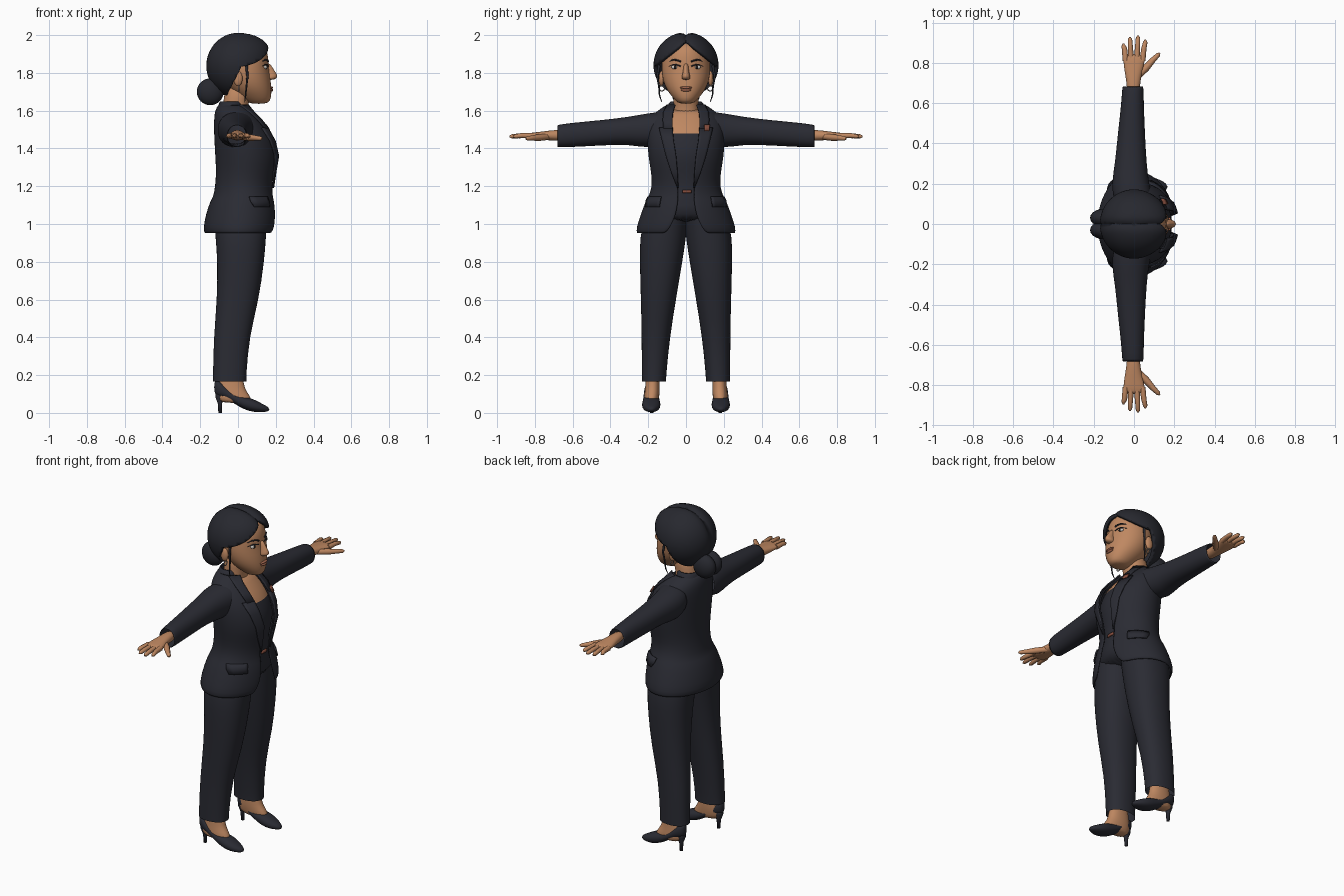
import bpy, bmesh, math
from mathutils import Vector, Matrix

if "Cube" in bpy.data.objects:
    bpy.data.objects.remove(bpy.data.objects["Cube"])


def material(name, r, g, b):
    m = bpy.data.materials.new(name)
    m.use_nodes = True
    m.diffuse_color = (r, g, b, 1)
    m.node_tree.nodes["Principled BSDF"].inputs["Base Color"].default_value = (r, g, b, 1)
    return m


suit = material("navy_suit", .023, .024, .033)
hair = material("dark_hair", .020, .021, .028)
skin = material("warm_skin", .52, .245, .12)
lip = material("lip_brown", .36, .13, .075)
white = material("eye_white", .6, .57, .53)
iris = material("iris_black", .012, .01, .01)
brass = material("reddish_brass", .25, .08, .05)
pearl = material("earring_grey", .3, .28, .26)


def finish(name, bm, mat, mirror=False, thick=0, sub=0):
    """Turn a bmesh into a smooth object, with optional modifiers."""
    bmesh.ops.recalc_face_normals(bm, faces=bm.faces)
    mesh = bpy.data.meshes.new(name)
    bm.to_mesh(mesh)
    bm.free()
    mesh.shade_smooth()
    mesh.materials.append(mat)
    ob = bpy.data.objects.new(name, mesh)
    bpy.context.collection.objects.link(ob)
    if mirror:
        m = ob.modifiers.new("mirror", "MIRROR")
        m.use_axis = (False, True, False)
    if thick:
        m = ob.modifiers.new("thickness", "SOLIDIFY")
        m.thickness, m.offset = thick, 0
    if sub:
        m = ob.modifiers.new("smooth", "SUBSURF")
        m.levels = m.render_levels = sub
    return ob


def skin_rows(rows, closed=True, caps=True):
    bm = bmesh.new()
    vs = [[bm.verts.new(p) for p in row] for row in rows]
    n = len(rows[0])
    for a, b in zip(vs, vs[1:]):
        for i in range(n if closed else n - 1):
            j = (i + 1) % n
            bm.faces.new((a[i], a[j], b[j], b[i]))
    if caps and closed:
        bm.faces.new(vs[0])
        bm.faces.new(vs[-1])
    return bm


def oval(axis, t, u0, u1, v0, v1, n=20, power=.9):
    """Rounded cross-section at distance t along an axis."""
    pts = []
    for i in range(n):
        a = math.tau * i / n
        c, s = math.cos(a), math.sin(a)
        u = (u0 + u1) / 2 + (u1 - u0) / 2 * math.copysign(abs(c) ** power, c)
        v = (v0 + v1) / 2 + (v1 - v0) / 2 * math.copysign(abs(s) ** power, s)
        pts.append({"x": (t, u, v), "y": (u, t, v), "z": (u, v, t)}[axis])
    return pts


def loft(name, axis, rings, mat, mirror=False, caps=True, sub=1, thick=0):
    return finish(name, skin_rows([oval(axis, *r) for r in rings], caps=caps),
                  mat, mirror, thick, sub)


def ball(name, centre, radii, mat, mirror=False):
    bm = bmesh.new()
    bmesh.ops.create_uvsphere(bm, u_segments=20, v_segments=12, radius=1)
    bm.transform(Matrix.Translation(centre) @ Matrix.Diagonal((*radii, 1)))
    return finish(name, bm, mat, mirror)


def tube(name, pts, radii, mat, mirror=True):
    cu = bpy.data.curves.new(name, "CURVE")
    cu.dimensions, cu.bevel_depth, cu.bevel_resolution = "3D", 1, 2
    cu.use_fill_caps = True
    sp = cu.splines.new("POLY")
    sp.points.add(len(pts) - 1)
    for p, co, r in zip(sp.points, pts, radii):
        p.co, p.radius = (*co, 1), r
    sp.use_smooth = True
    cu.materials.append(mat)
    ob = bpy.data.objects.new(name, cu)
    bpy.context.collection.objects.link(ob)
    if mirror:
        ob.modifiers.new("mirror", "MIRROR").use_axis = (False, True, False)


def at(rings, z):
    """Interpolate a row of numbers keyed by height."""
    for a, b in zip(rings, rings[1:]):
        if z <= b[0]:
            break
    t = max(0, min(1, (z - a[0]) / (b[0] - a[0])))
    return [p + (q - p) * t for p, q in zip(a[1:], b[1:])]


def surf(rings, y, z, off=0):
    """Point on the front of a body at a given side offset and height."""
    xb, xf, hy = at(rings, z)[:3]
    a = math.asin(max(-1, min(1, y / hy)))
    return ((xb + xf) / 2 + ((xf - xb) / 2 + off) * math.cos(a),
            (hy + off) * math.sin(a), z)


# Jacket: height, back, front, half width, half opening
jacket = [(.95, -.17, .19, .255, .11), (.975, -.18, .2, .26, .085),
          (1.05, -.165, .2, .235, .05), (1.12, -.142, .192, .208, .042),
          (1.14, -.126, .185, .195, .04), (1.2, -.115, .18, .172, .04),
          (1.28, -.11, .195, .18, .045), (1.36, -.115, .21, .195, .052),
          (1.45, -.12, .192, .2, .065), (1.52, -.122, .15, .2, .07),
          (1.57, -.12, .105, .178, .07), (1.6, -.115, .075, .14, .065),
          (1.63, -.1, .055, .095, .055)]
rows = []
for z, xb, xf, hy, gap in jacket:
    a0 = math.asin(gap / hy)
    angles = [a0 + (math.tau - 2 * a0) * i / 32 for i in range(33)]
    rows.append([((xb + xf) / 2 + (xf - xb) / 2 * math.cos(a), hy * math.sin(a), z)
                 for a in angles])
finish("jacket", skin_rows(rows, closed=False), suit, thick=.012, sub=1)

# Blouse with a bare neckline
rings = []
for z in (1, 1.1, 1.2, 1.28, 1.36, 1.42, 1.48, 1.53, 1.58, 1.61):
    xb, xf, hy, _ = at(jacket, z)
    rings.append((z, xb + .018, xf - .016, -hy + .018, hy - .018, 32, 1))
blouse = loft("blouse", "z", rings, suit)
blouse.data.materials.append(skin)
for p in blouse.data.polygons:
    if p.center.z > 1.48 and p.center.x > 0 and abs(p.center.y) < .1:
        p.material_index = 1


def patch(name, rows, mat, mirror=True, off=.01):
    grid = [[surf(jacket, y0 + (y1 - y0) * i / 5, z, off) for i in range(6)]
            for z, y0, y1 in rows]
    finish(name, skin_rows(grid, closed=False), mat, mirror, thick=.008)


# Lapels, collar, pockets, brooch and belt clasp
patch("lapel", [(1.19, .038, .042), (1.28, .043, .075), (1.36, .05, .1),
                (1.44, .062, .12), (1.51, .068, .135)], suit)
patch("collar_front", [(1.505, .068, .112), (1.55, .068, .115), (1.59, .064, .11),
                       (1.63, .05, .09)], suit, off=.012)
patch("pocket_flap", [(1.09, .135, .205), (1.12, .13, .202), (1.145, .125, .19)], suit)
patch("brooch", [(1.495, .09, .112), (1.525, .088, .114)], brass, False, .019)
patch("belt_clasp", [(1.165, -.02, .03), (1.18, -.02, .03)], brass, False, -.008)
loft("collar_back", "z", [(1.58, -.118, .02, -.125, .125), (1.625, -.1, .03, -.095, .095),
                          (1.65, -.092, .02, -.078, .078)], suit, caps=False, thick=.01)

# Trousers
loft("trouser_legs", "z", [(.165, -.135, .045, .105, .235), (.2, -.133, .045, .104, .235),
                           (.4, -.13, .06, .085, .235), (.6, -.112, .112, .052, .24),
                           (.8, -.11, .14, .018, .246), (.93, -.12, .15, -.002, .246),
                           (1.02, -.13, .155, -.01, .225), (1.1, -.11, .15, -.01, .18)],
     suit, True, caps=False)

# Feet and heeled shoes
loft("feet", "z", [(.05, -.1, .08, .145, .222), (.085, -.112, .068, .142, .222),
                   (.12, -.11, .04, .138, .218), (.16, -.1, .03, .14, .214),
                   (.23, -.1, .02, .14, .212)], skin, True)
shoe = [(-.127, .1, .172, .016), (-.105, .085, .175, .034), (-.065, .076, .14, .04),
        (-.02, .05, .098, .042), (.03, .018, .088, .047), (.08, .004, .075, .051),
        (.125, .003, .05, .04), (.168, .008, .028, .012)]
loft("shoes", "x", [(x, .184 - w, .184 + w, a, b) for x, a, b, w in shoe], suit, True)
loft("shoe_heels", "z", [(0, -.104, -.086, .172, .19), (.05, -.107, -.084, .17, .193),
                         (.085, -.12, -.07, .158, .205), (.12, -.12, -.06, .155, .21)],
     suit, True, sub=0)

# Sleeves and hands
loft("sleeves", "y", [(.13, -.1, .09, 1.43, 1.592), (.2, -.11, .072, 1.4, 1.585),
                      (.3, -.092, .06, 1.425, 1.565), (.45, -.078, .052, 1.418, 1.547),
                      (.6, -.06, .046, 1.41, 1.534), (.685, -.056, .045, 1.408, 1.522)],
     suit, True, caps=False, thick=.006)
loft("palms", "y", [(.62, -.034, .028, 1.44, 1.5), (.7, -.036, .03, 1.442, 1.498),
                    (.76, -.048, .042, 1.444, 1.49), (.81, -.054, .055, 1.45, 1.484),
                    (.845, -.05, .055, 1.454, 1.48)], skin, True)
for label, x0, x1, tip in (("little", -.042, -.052, .895), ("ring", -.015, -.02, .928),
                           ("middle", .014, .02, .935), ("index", .042, .056, .915)):
    tube(label + "_fingers", [(x0, .81, 1.467), (x0 * .5 + x1 * .5, .87, 1.468),
                              (x1, tip - .012, 1.464), (x1, tip, 1.463)],
         [.015, .013, .011, .004], skin)
tube("thumbs", [(.015, .73, 1.462), (.06, .775, 1.458), (.095, .815, 1.455),
                (.12, .84, 1.453), (.128, .848, 1.453)], [.017, .018, .014, .011, .004], skin)

# Neck and head
loft("neck", "z", [(1.54, -.085, .06, -.08, .08), (1.6, -.085, .05, -.07, .07),
                   (1.66, -.075, .06, -.066, .066), (1.74, -.07, .09, -.07, .07)], skin)
head = [(1.636, .07, .15, .035), (1.652, .03, .172, .055), (1.69, -.02, .178, .088),
        (1.73, -.06, .177, .113), (1.78, -.085, .171, .127), (1.83, -.1, .162, .131),
        (1.88, -.1, .163, .125), (1.93, -.09, .15, .105), (1.965, -.06, .115, .07)]
loft("head", "z", [(z, b, f, -h, h, 28, 1) for z, b, f, h in head], skin)
nose = [(1.762, .14, .19, .018), (1.775, .14, .21, .026), (1.79, .14, .21, .02),
        (1.82, .13, .188, .014), (1.855, .12, .17, .014)]
loft("nose", "z", [(z, b, f, -h, h, 12, 1) for z, b, f, h in nose], skin)
ball("ears", (.0, .13, 1.77), (.024, .014, .04), skin, True)

# Eyes, brows and lips
ball("eye_whites", surf(head, .058, 1.83, -.006), (.011, .023, .011), white, True)
ball("irises", surf(head, .058, 1.83, -.002), (.009, .011, .0105), iris, True)
for label, h, r in (("eyelashes", 1.841, .0035), ("eyebrows", 1.866, .0045)):
    tube(label, [surf(head, y, h + dz, .002) for y, dz in
                 ((.028, -.006), (.045, .001), (.065, .004), (.09, -.006))],
         [r, r, r, .001], hair)
ball("upper_lip", (.176, 0, 1.722), (.01, .033, .007), lip)
ball("lower_lip", (.176, 0, 1.709), (.01, .027, .008), lip)

# Swept hair: a parted shell cut along the hairline, mirrored
bm = bmesh.new()
bmesh.ops.create_uvsphere(bm, u_segments=48, v_segments=28, radius=1)
for v in bm.verts:
    x, y, z = v.co
    part = 1 - .06 * math.exp(-(y / .1) ** 2) * max(0, z + .5)
    puff = 1 + .35 * max(0, z) if x > 0 else 1
    v.co = (.16 * x * puff * part, .162 * y * part, 1.84 + .165 * z * part)
hairline = (Vector((.14, 0, 1.962)), Vector((0, .62, .78)))
nape = (Vector((0, 0, 1.8)), Vector((1, 0, -.5)))
for co, no, cut in ((Vector(), Vector((0, 1, 0)), True), (*hairline, False), (*nape, False)):
    bmesh.ops.bisect_plane(bm, geom=bm.verts[:] + bm.edges[:] + bm.faces[:],
                           plane_co=co, plane_no=no, clear_inner=cut)
face = [f for f in bm.faces
        if (f.calc_center_median() - hairline[0]).dot(hairline[1]) < 0
        and (f.calc_center_median() - nape[0]).dot(nape[1]) > 0]
bmesh.ops.delete(bm, geom=face, context="FACES")
finish("swept_hair", bm, hair, True, thick=.02)
ball("hair_bun", (-.147, .03, 1.7), (.071, .046, .071), hair, True)
tube("loose_strands", [(.045, .142, 1.84), (.05, .152, 1.78), (.045, .143, 1.73),
                       (.04, .14, 1.68), (.035, .128, 1.645)],
     [.008, .006, .005, .004, .002], hair)

# Hoop earrings
tube("hoop_earrings", [(.005, .128 + .014 * math.sin(math.tau * i / 12),
                        1.718 + .014 * math.cos(math.tau * i / 12)) for i in range(13)],
     [.003] * 13, pearl)
